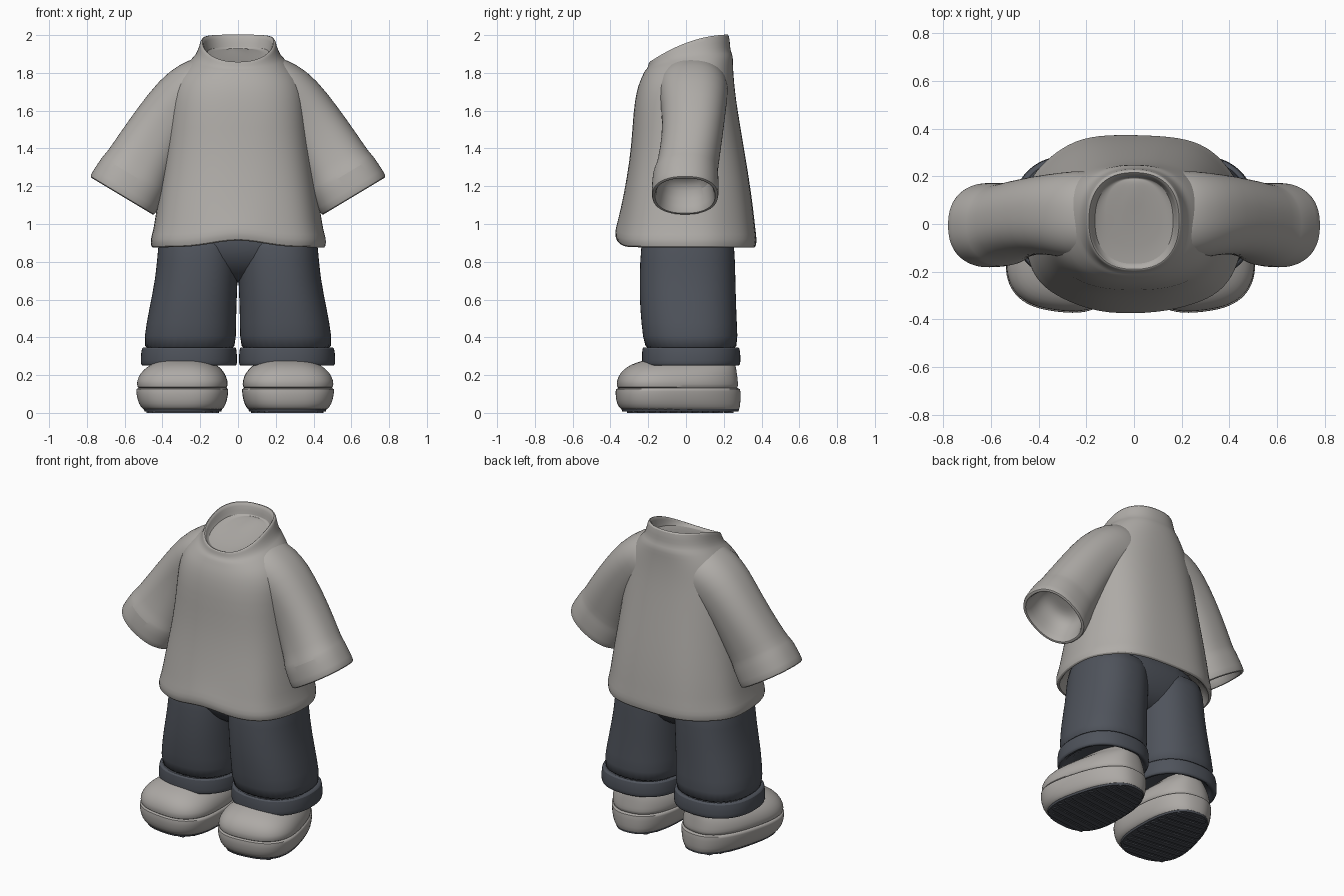
import bpy, bmesh, math
from mathutils import Vector, Matrix

N = 40


def material(name, col):
    m = bpy.data.materials.new(name)
    m.diffuse_color = (*col, 1)
    return m


SHIRT = material("warm grey cloth", (0.43, 0.412, 0.39))
SHOE = material("warm grey shoe", (0.42, 0.40, 0.38))
DENIM = material("slate blue denim", (0.078, 0.087, 0.106))
RUBBER = material("dark rubber", (0.065, 0.071, 0.085))


def spow(v, e):
    return math.copysign(abs(v) ** e, v)


def ring(c, u, v, ru, rv, e=2.3):
    """Superellipse loop around c in the plane of u and v."""
    c, u, v = Vector(c), Vector(u), Vector(v)
    out = []
    for i in range(N):
        a = 2 * math.pi * i / N
        out.append(c + u * ru * spow(math.cos(a), 2 / e) + v * rv * spow(math.sin(a), 2 / e))
    return out


def flat_ring(x, z, yf, yb, rx, tilt=0.0, e=2.3, bump=0.0):
    """Level loop from its front and back; tilt raises the back, bump the sides."""
    cy, ry = (yf + yb) / 2, (yb - yf) / 2
    r = ring((x, cy, z), (1, 0, 0), (0, 1, tilt / ry), rx, ry, e)
    for p in r:
        p.z += bump * (1 - ((p.y - cy) / ry) ** 2)
    return r


def loft(name, rings, mat, s=1, smooth=1, shift=0.0, angle=50):
    """Skin loops into a closed part; s = -1 mirrors it."""
    bm = bmesh.new()
    loops = [[bm.verts.new((p.x * s + shift, p.y, p.z)) for p in r] for r in rings]
    for a, b in zip(loops, loops[1:]):
        for i in range(N):
            j = (i + 1) % N
            bm.faces.new((a[i], a[j], b[j], b[i]))
    bm.faces.new(loops[0])
    bm.faces.new(loops[-1])
    bmesh.ops.recalc_face_normals(bm, faces=bm.faces)
    me = bpy.data.meshes.new(name)
    bm.to_mesh(me)
    bm.free()
    me.materials.append(mat)
    ob = bpy.data.objects.new(name, me)
    bpy.context.collection.objects.link(ob)
    if smooth:
        mod = ob.modifiers.new("round", 'SUBSURF')
        mod.levels = mod.render_levels = smooth
    bpy.ops.object.select_all(action='DESELECT')
    ob.select_set(True)
    bpy.context.view_layer.objects.active = ob
    bpy.ops.object.shade_smooth_by_angle(angle=math.radians(angle))
    return ob


# Shirt body: hem lining, outside, sloping collar, neck filling
# height, front, back, half width, tilt, side bump
body = [
    (1.00, -.26, .27, .40, 0, 0), (.90, -.33, .33, .435, 0, 0), (.872, -.35, .36, .45, 0, 0),
    (.878, -.368, .374, .463, 0, 0), (.92, -.376, .378, .467, 0, 0), (.965, -.364, .371, .45, 0, 0),
    (1.08, -.344, .359, .434, 0, 0), (1.24, -.313, .336, .407, 0, 0), (1.42, -.288, .305, .38, 0, 0),
    (1.60, -.279, .274, .362, 0, 0), (1.70, -.263, .26, .355, 0, 0), (1.77, -.245, .252, .325, .015, .01),
    (1.82, -.228, .249, .28, .03, .015), (1.852, -.22, .249, .243, .042, .022),
    (1.866, -.207, .236, .226, .046, .022), (1.90, -.20, .233, .208, .062, .028),
    (1.928, -.198, .228, .20, .073, .034), (1.933, -.19, .217, .19, .073, .034),
    (1.922, -.183, .202, .178, .068, .03), (1.885, -.18, .195, .172, .04, .01),
    (1.895, -.10, .19, .12, .035, .005), (1.91, .02, .18, .06, .02, 0), (1.925, .12, .17, .02, .005, 0),
]
rings = []
for z, yf, yb, rx, tilt, bump in body:
    r = flat_ring(0, z, yf, yb, rx, tilt, 2.5 if z < 1.65 else 2.35, bump)
    fold = 0.010 * max(0, min(1, (1.6 - z) / 0.6))
    for i, p in enumerate(r):
        k = 1 + fold * math.sin(7 * 2 * math.pi * i / N + 0.6)
        p.x, p.y = p.x * k, p.y * k
        if z < 1.02 and p.y < 0:  # raised middle of the front hem
            p.z += 0.04 * math.exp(-(p.x / 0.17) ** 2)
    rings.append(r)
loft("shirt_body", rings, SHIRT)

# Sleeves: centre x, y, z, half width, half depth, lean in degrees; hollow cuff
sleeve = [
    (.05, .035, 1.73, .15, .14, 65), (.12, .035, 1.733, .180, .18, 60), (.20, .035, 1.712, .174, .19, 50),
    (.285, .04, 1.66, .168, .178, 40), (.395, .04, 1.53, .161, .162, 32), (.485, .022, 1.38, .174, .160, 31),
    (.540, .002, 1.278, .185, .165, 31), (.545, -.002, 1.270, .193, .174, 31),
    (.60, -.005, 1.172, .201, .178, 31), (.614, -.005, 1.148, .199, .177, 31),
    (.616, -.005, 1.145, .178, .158, 31), (.60, -.005, 1.17, .17, .148, 31),
    (.55, .0, 1.26, .15, .135, 31), (.535, .0, 1.285, .10, .09, 31), (.533, .0, 1.288, .05, .045, 31),
]
for s, side in ((1, "right"), (-1, "left")):
    rings = []
    for x, y, z, a, b, lean in sleeve:
        t = math.radians(lean)
        rings.append(ring((x, y, z), (math.cos(t), 0, math.sin(t)), (0, 1, 0), a, b, 2.3))
    loft("sleeve_" + side, rings, SHIRT, s)

# Trouser seat, tucked between the legs
hips = [(.69, -.06, .09, .12), (.74, -.15, .18, .28), (.82, -.21, .225, .36),
        (.90, -.23, .25, .40), (1.05, -.22, .24, .39)]
loft("trouser_seat", [flat_ring(0, z, f, b, w, 0, 2.6) for z, f, b, w in hips], DENIM)

# Trouser legs and turned-up cuffs: x, z, front, back, half width
leg = [(.205, .98, -.22, .24, .205), (.209, .88, -.24, .258, .215), (.218, .72, -.247, .262, .217),
       (.240, .55, -.245, .266, .231), (.254, .40, -.228, .274, .244), (.257, .30, -.215, .274, .243)]
cuff = [(.258, .33, -.20, .25, .21), (.258, .352, -.222, .272, .238), (.259, .345, -.232, .286, .252),
        (.260, .30, -.234, .289, .255), (.260, .256, -.234, .289, .256), (.260, .248, -.226, .28, .248),
        (.260, .252, -.20, .255, .218), (.260, .31, -.18, .235, .20)]
for s, side in ((1, "right"), (-1, "left")):
    for part, data in (("trouser_leg_", leg), ("trouser_cuff_", cuff)):
        loft(part + side, [flat_ring(x, z, f, b, w, 0, 2.3) for x, z, f, b, w in data], DENIM, s)


def shoe_ring(z, yf, yb, w, e=2.6):
    """Plan of the shoe: broad rounded toe, narrower heel, splayed outward."""
    r = flat_ring(0, z, yf, yb, w, 0, e)
    turn = Matrix.Rotation(0.12, 3, 'Z')
    for p in r:
        p.x *= 1 - 0.20 * (p.y + 0.10) / 0.33
    return [turn @ p + Vector((.262, 0, 0)) for p in r]


# Shoes: sole band, shallow groove, upper; then tread plate and bars
sole = [(.012, -.32, .27, .19), (.016, -.343, .284, .208), (.045, -.366, .289, .229),
        (.10, -.373, .29, .241), (.130, -.370, .288, .241), (.134, -.364, .28, .237)]
upper = [(.11, -.34, .26, .21), (.134, -.367, .278, .239), (.17, -.366, .275, .238),
         (.212, -.348, .27, .222), (.245, -.312, .265, .19), (.268, -.262, .258, .155),
         (.285, -.195, .25, .13), (.32, -.12, .23, .11)]
for s, side in ((1, "right"), (-1, "left")):
    loft("shoe_sole_" + side, [shoe_ring(*q) for q in sole], SHOE, s, shift=-.015)
    loft("shoe_upper_" + side, [shoe_ring(*q) for q in upper], SHOE, s, shift=-.015)
    plate = [shoe_ring(.007, -.337, .279, .202), shoe_ring(.02, -.34, .281, .206)]
    loft("shoe_tread_" + side, plate, RUBBER, s, 0, -.015)
    for k in range(10):
        y = -.285 + k * .057
        t = abs((y + .03) / .305)
        w = .19 * (1 - t ** 2.5) ** (1 / 2.5)
        bar = [shoe_ring(z, y - .017, y + .017, w, 6) for z in (0, .01)]
        loft("tread_bar_%s_%d" % (side, k + 1), bar, RUBBER, s, 0, -.015)
